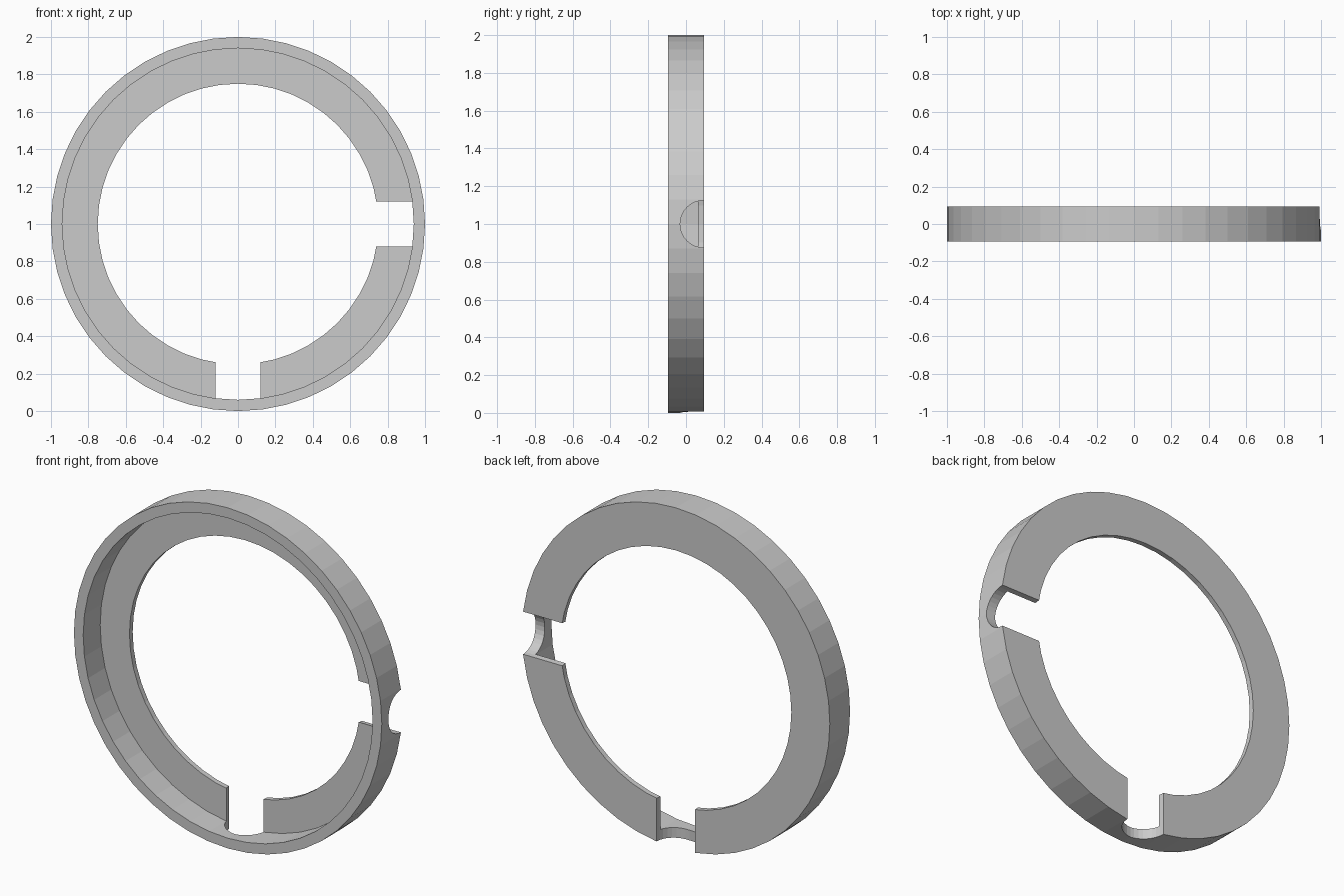
import bpy
import bmesh
from math import radians, tau
from mathutils import Matrix, Vector

cube = bpy.data.objects.get("Cube")
if cube:
    bpy.data.objects.remove(cube, do_unlink=True)

HALF = 0.094          # half the depth of the ring
FLANGE = 0.03         # thickness of the back flange
OUTER, WALL, HOLE = 1.0, 0.94, 0.75
CENTRE = Vector((0, 0, 1))
NOTCH = 0.125

grey = bpy.data.materials.new("plain_grey")
grey.use_nodes = True
colour = (0.6, 0.6, 0.6, 1)
grey.diffuse_color = colour
grey.node_tree.nodes["Principled BSDF"].inputs["Base Color"].default_value = colour


def add_object(name, bm):
    bmesh.ops.recalc_face_normals(bm, faces=bm.faces)
    mesh = bpy.data.meshes.new(name)
    bm.to_mesh(mesh)
    bm.free()
    mesh.materials.append(grey)
    obj = bpy.data.objects.new(name, mesh)
    bpy.context.collection.objects.link(obj)
    return obj


# Ring: L-shaped section (radius, depth) revolved about the y axis
profile = [(OUTER, -HALF), (OUTER, HALF), (HOLE, HALF),
           (HOLE, HALF - FLANGE), (WALL, HALF - FLANGE), (WALL, -HALF)]
bm = bmesh.new()
verts = [bm.verts.new((r, y, 1)) for r, y in profile]
edges = [bm.edges.new((a, b)) for a, b in zip(verts, verts[1:] + verts[:1])]
bmesh.ops.spin(bm, geom=verts + edges, cent=CENTRE, axis=(0, 1, 0),
               angle=tau, steps=48, use_merge=True)
bmesh.ops.remove_doubles(bm, verts=bm.verts, dist=0.0001)
ring = add_object("flanged_ring", bm)

# Half-round notches through the back edge, at the left side and the bottom
for name, turn in (("side_notch", 0), ("bottom_notch", 90)):
    bm = bmesh.new()
    place = (Matrix.Translation(CENTRE)
             @ Matrix.Rotation(radians(turn), 4, "Y")
             @ Matrix.Translation((0.85, HALF, 0))
             @ Matrix.Rotation(radians(90), 4, "Y"))
    bmesh.ops.create_cone(bm, cap_ends=True, segments=32, radius1=NOTCH,
                          radius2=NOTCH, depth=0.7, matrix=place)
    cutter = add_object(name + "_cutter", bm)
    cutter.hide_render = True
    cut = ring.modifiers.new(name, "BOOLEAN")
    cut.operation = "DIFFERENCE"
    cut.solver = "EXACT"
    cut.object = cutter
    bpy.context.view_layer.objects.active = ring
    bpy.ops.object.modifier_apply(modifier=name)
    bpy.data.objects.remove(cutter, do_unlink=True)
